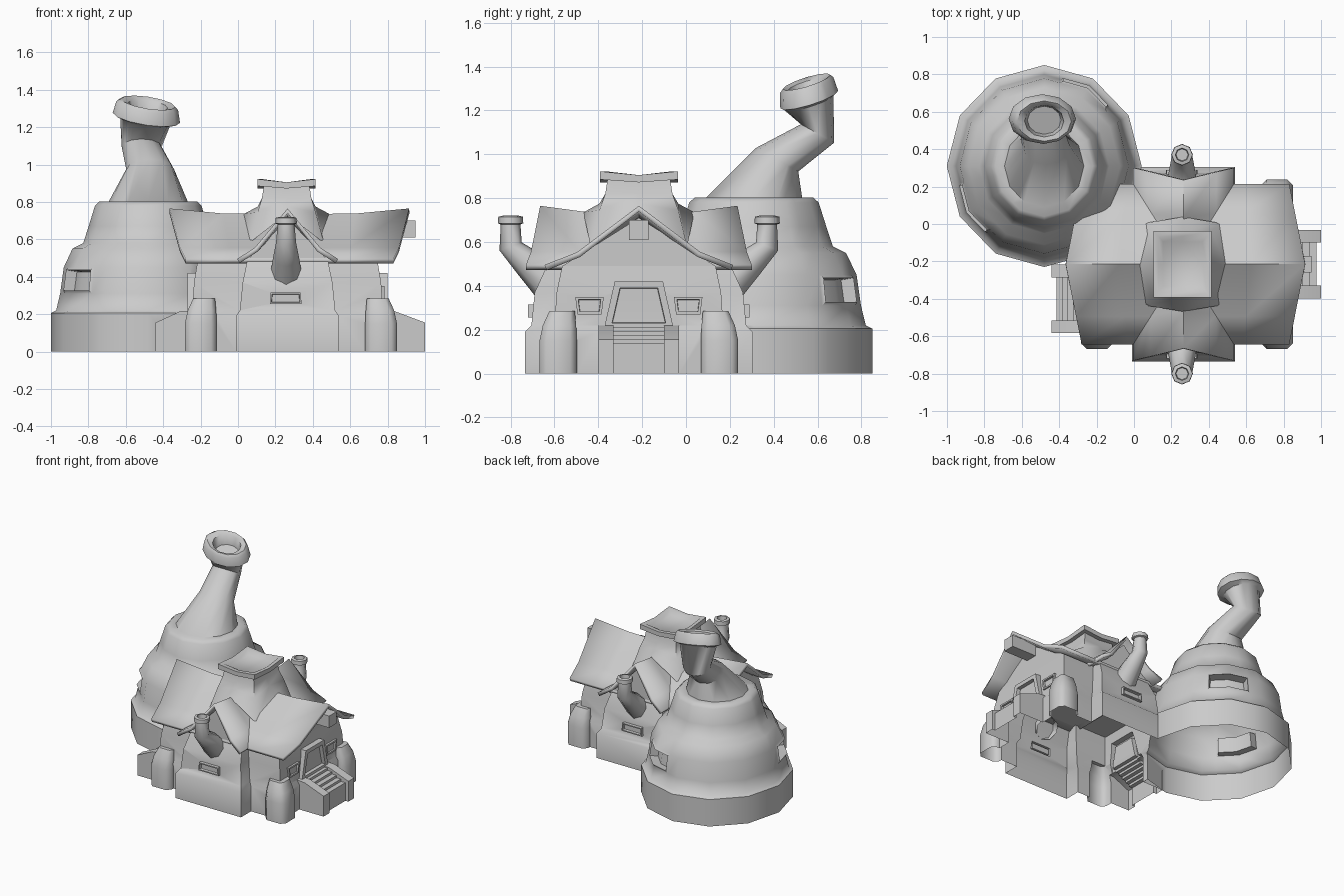
import bpy, bmesh, math
from mathutils import Vector

if "Cube" in bpy.data.objects:
    bpy.data.objects.remove(bpy.data.objects["Cube"])

stone = bpy.data.materials.new("grey_stone")
stone.diffuse_color = (0.6, 0.6, 0.6, 1)
stone.use_nodes = True
stone.node_tree.nodes["Principled BSDF"].inputs["Base Color"].default_value = stone.diffuse_color
CX, CY = 0.265, -0.215          # middle of the house
LOW = -0.05                     # solids start below ground and are trimmed at z = 0
solids = []                     # masonry parts merged into one shell


def smooth(ob, angle):
    bpy.ops.object.select_all(action='DESELECT')
    ob.select_set(True)
    bpy.context.view_layer.objects.active = ob
    bpy.ops.object.shade_smooth_by_angle(angle=math.radians(angle))


def finish(name, bm, angle=62, merge=False):
    me = bpy.data.meshes.new(name)
    bm.to_mesh(me)
    bm.free()
    ob = bpy.data.objects.new(name, me)
    bpy.context.collection.objects.link(ob)
    me.materials.append(stone)
    smooth(ob, angle)
    if merge:
        solids.append(ob)
    return ob


def loft_bm(rings, cap_bottom=True):
    """Skin a stack of closed rings."""
    bm = bmesh.new()
    vs = [[bm.verts.new(p) for p in r] for r in rings]
    n = len(vs[0])
    for a, b in zip(vs, vs[1:]):
        for i in range(n):
            j = (i + 1) % n
            bm.faces.new((a[i], a[j], b[j], b[i]))
    top = bm.faces.new(vs[-1])
    if cap_bottom:
        bm.faces.new(vs[0])
    bmesh.ops.recalc_face_normals(bm, faces=bm.faces[:])
    return bm, top


def recess(bm, faces, frame, depth, rise=0.0):
    bmesh.ops.inset_region(bm, faces=faces, thickness=frame, depth=rise, use_even_offset=True)
    bmesh.ops.inset_region(bm, faces=faces, thickness=0.002, depth=-depth, use_even_offset=True)


def prism(name, pts, y0, y1, merge=True):
    """Extrude an x-z outline along y."""
    bm, _ = loft_bm([[(x, y0, z) for x, z in pts], [(x, y1, z) for x, z in pts]])
    return finish(name, bm, 30, merge)


def framed(name, origin, deg, wb, wt, h, out, frame, depth):
    """Tapered frame facing deg with a sunken panel."""
    a = math.radians(deg)
    n, u = Vector((math.cos(a), math.sin(a), 0)), Vector((-math.sin(a), math.cos(a), 0))
    flat = [(-wb / 2, 0), (wb / 2, 0), (wt / 2, h), (-wt / 2, h)]
    rings = [[Vector(origin) + n * d + u * p + Vector((0, 0, q)) for p, q in flat]
             for d in (-0.05, out)]
    bm, top = loft_bm(rings)
    recess(bm, [top], frame, depth)
    finish(name, bm, 40, True)


# Round kiln tower with leaning flue: twelve flat sides plus window edges
KX, KY = -0.48, 0.31
degs = sorted([i * 30 for i in range(12)] + [41, 79, 191, 229])


def kiln_ring(rx, ry, z, x=KX, y=KY, sx=0.0, sy=0.0):
    ring = []
    for d in degs:
        f = math.cos(math.radians(15)) / math.cos(math.radians(d % 30 - 15))
        dx, dy = rx * f * math.cos(math.radians(d)), ry * f * math.sin(math.radians(d))
        ring.append((x + dx, y + dy, z + sx * dx + sy * dy))
    return ring


profile = [(.54, LOW), (.54, .205), (.51, .22), (.488, .31), (.468, .45), (.42, .55),
           (.36, .58), (.33, .67), (.295, .78), (.27, .803), (.22, .80)]
rings = [kiln_ring(r * .965, r, z) for r, z in profile]
rings += [kiln_ring(.128, .097, .975, -.47, .415, 0, -.55),
          kiln_ring(.107, .076, 1.095, -.515, .60, 0, -.55),
          kiln_ring(.135, .112, 1.235, -.495, .56, -.15, .3),
          kiln_ring(.18, .132, 1.25, -.49, .562, -.15, .3),
          kiln_ring(.165, .122, 1.315, -.485, .55, -.15, .3),
          kiln_ring(.145, .108, 1.33, -.48, .55, -.15, .3),
          kiln_ring(.105, .085, 1.318, -.48, .55, -.15, .3),
          kiln_ring(.09, .075, 1.25, -.48, .555, -.15, .3)]
bm, _ = loft_bm(rings)
for mid in (60, 210):
    faces = []
    for f in bm.faces:
        c = f.calc_center_median()
        ang = math.degrees(math.atan2(c.y - KY, c.x - KX)) % 360
        if .32 < c.z < .44 and abs(ang - mid) < 19:
            faces.append(f)
    recess(bm, faces, 0.015, 0.06, 0.012)
finish("kiln_tower", bm, 62, True)


# House walls on a cross-shaped plan with a wider plinth, closed by a ceiling
def cross_ring(hx, hy, ax, ay, z):
    q = [(hx, hy), (ax, hy), (ax, ay)]
    pts = q + [(-x, y) for x, y in q[::-1]]
    pts += [(-x, -y) for x, y in pts]
    return [(CX + x, CY + y, z) for x, y in pts]


bm, _ = loft_bm([cross_ring(.53, .40, .275, .52, LOW),
                 cross_ring(.53, .40, .275, .52, .19),
                 cross_ring(.51, .385, .255, .49, .22),
                 cross_ring(.50, .375, .24, .475, .37),
                 cross_ring(.48, .35, .215, .42, .49)])
finish("house_walls", bm, 50, True)
bm = bmesh.new()
for s in (-1, 1):
    for tri in ([(s * .48, -.35, .49), (s * .48, .35, .49), (s * .48, 0, .71)],
                [(-.215, s * .42, .49), (.215, s * .42, .49), (0, s * .42, .71)]):
        bm.faces.new([bm.verts.new((CX + x, CY + y, z)) for x, y, z in tri])
finish("gable_walls", bm)


# Crossed gable roofs with sagging ridges
def gable_roof(name, half, ridge, eave, swap, x0):
    bm = bmesh.new()
    rows = []
    for t in (-1, -.55, 0, .55, 1):
        row = []
        for v in (-1, -.65, 0, .65, 1):
            a = abs(v)
            along = t * (ridge + (eave - ridge) * a)
            z = {0: .735 + .03 * t ** 4, .65: .555, 1: .495}[a]
            x, y = (v * half, along) if swap else (along, v * half)
            row.append(bm.verts.new((x0 + x, CY + y, z)))
        rows.append(row)
    for a, b in zip(rows, rows[1:]):
        for i in range(4):
            bm.faces.new((a[i], b[i], b[i + 1], a[i + 1]))
    for f in bm.faces:
        f.normal_update()
        if f.normal.z < 0:
            f.normal_flip()
    ob = finish(name, bm, 62)
    mod = ob.modifiers.new("thickness", 'SOLIDIFY')
    mod.thickness, mod.offset = 0.026, -1


gable_roof("main_roof", .43, .64, .555, False, CX + .01)
gable_roof("cross_roof", .27, .45, .515, True, CX)

# Square roof chimney: corners run down into the valleys, hollow cap sags between corners
sizes = [(.20, .22, .58, .735, 1.15), (.155, .18, .745, .775, 1), (.132, .153, .82, .82, 1),
         (.122, .143, .885, .872, 1), (.155, .178, .885, .872, 1), (.155, .178, .922, .905, 1),
         (.13, .15, .922, .905, 1), (.105, .12, .89, .89, 1)]
plan = [(1, 0), (1, 1), (0, 1), (-1, 1), (-1, 0), (-1, -1), (0, -1), (1, -1)]
bm, _ = loft_bm([[(CX - .005 + a * x * (1 if a * b else k), CY + b * y * (1 if a * b else k),
                   zc if a * b else zm) for a, b in plan] for x, y, zc, zm, k in sizes], False)
finish("roof_chimney", bm, 50)

# Bent vent pipes and low vents, front and back
bend = [(.41, .41, .085, -45), (.50, .50, .07, -40), (.585, .58, .054, -20),
        (.585, .68, .045, 0), (.585, .685, .058, 0), (.585, .715, .056, 0),
        (.585, .72, .036, 0), (.585, .685, .032, 0)]
for s, side in ((-1, "front"), (1, "back")):
    rings = []
    for o, z, r, tilt in bend:
        t = math.radians(tilt)
        rings.append([(CX - .008 + r * math.cos(k * math.pi / 4),
                       CY + s * (o + r * math.sin(k * math.pi / 4) * math.cos(t)),
                       z + r * math.sin(k * math.pi / 4) * math.sin(t)) for k in range(8)])
    bm, _ = loft_bm(rings, False)
    finish(side + "_vent_pipe", bm)
    framed(side + "_low_vent", (CX - .01, CY + s * .48, .255), s * 90, .17, .16, .06, .025, .008, .02)

# Corner buttresses
for sx in (-1, 1):
    for sy in (-1, 1):
        rings = []
        for h, shift, z in ((.085, 0, LOW), (.085, 0, .15), (.076, .006, .22), (.058, .018, .285)):
            c = h * .65
            oct8 = [(h, c), (c, h), (-c, h), (-h, c), (-h, -c), (-c, -h), (c, -h), (h, -c)]
            rings.append([(CX + .018 + sx * (.482 - shift) + x,
                           CY + sy * (.368 - shift) + y, z) for x, y in oct8])
        bm, _ = loft_bm(rings)
        finish("corner_buttress", bm, 50, True)


# Entrances: door frame, steps and sloping side walls
def entrance(side, s, yc, wall, end):
    framed(side + "_door", (wall, yc, .2), 0 if s > 0 else 180, .32, .22, .22, .035, .03, .028)
    inner = wall - s * .05
    cheek = [(inner, LOW), (end, LOW), (end, .155), (wall + s * .075, .215), (inner, .225)]
    for e in (-1, 1):
        a, b = sorted((yc + e * .115, yc + e * .183))
        prism(side + "_stair_wall", cheek, a, b)
    steps, x, z = [(inner, LOW), (inner, .21)], wall + s * .06, .21
    run = (end - s * .025 - x) / 4
    for _ in range(4):
        steps += [(x, z), (x, z - .018)]
        x, z = x + run, z - .018
    steps += [(x, z), (x, LOW)]
    prism(side + "_steps", steps, yc - .12, yc + .12)


entrance("right", 1, CY, .765, 1.0)
entrance("left", -1, -.40, -.235, -.44)

# Side windows beside the right door, and ridge beam end
for e in (-1, 1):
    framed("side_window", (.762, CY + e * .225, .27), 0, .11, .13, .08, .02, .012, .018)
prism("ridge_beam", [(.74, .61), (.95, .61), (.95, .70), (.74, .70)], CY - .045, CY + .045, False)

# Merge the masonry into one hollow shell, open at the ground
shell = solids[0]
shell.name = "masonry_shell"
bpy.context.view_layer.objects.active = shell
for part in solids[1:]:
    mod = shell.modifiers.new("join", 'BOOLEAN')
    mod.operation, mod.solver, mod.object = 'UNION', 'EXACT', part
    bpy.ops.object.modifier_apply(modifier=mod.name)
    bpy.data.objects.remove(part)
bm = bmesh.new()
bm.from_mesh(shell.data)
bmesh.ops.bisect_plane(bm, geom=bm.verts[:] + bm.edges[:] + bm.faces[:], dist=1e-5,
                       plane_co=(0, 0, 0), plane_no=(0, 0, 1), clear_inner=True)
bm.to_mesh(shell.data)
bm.free()
smooth(shell, 50)
